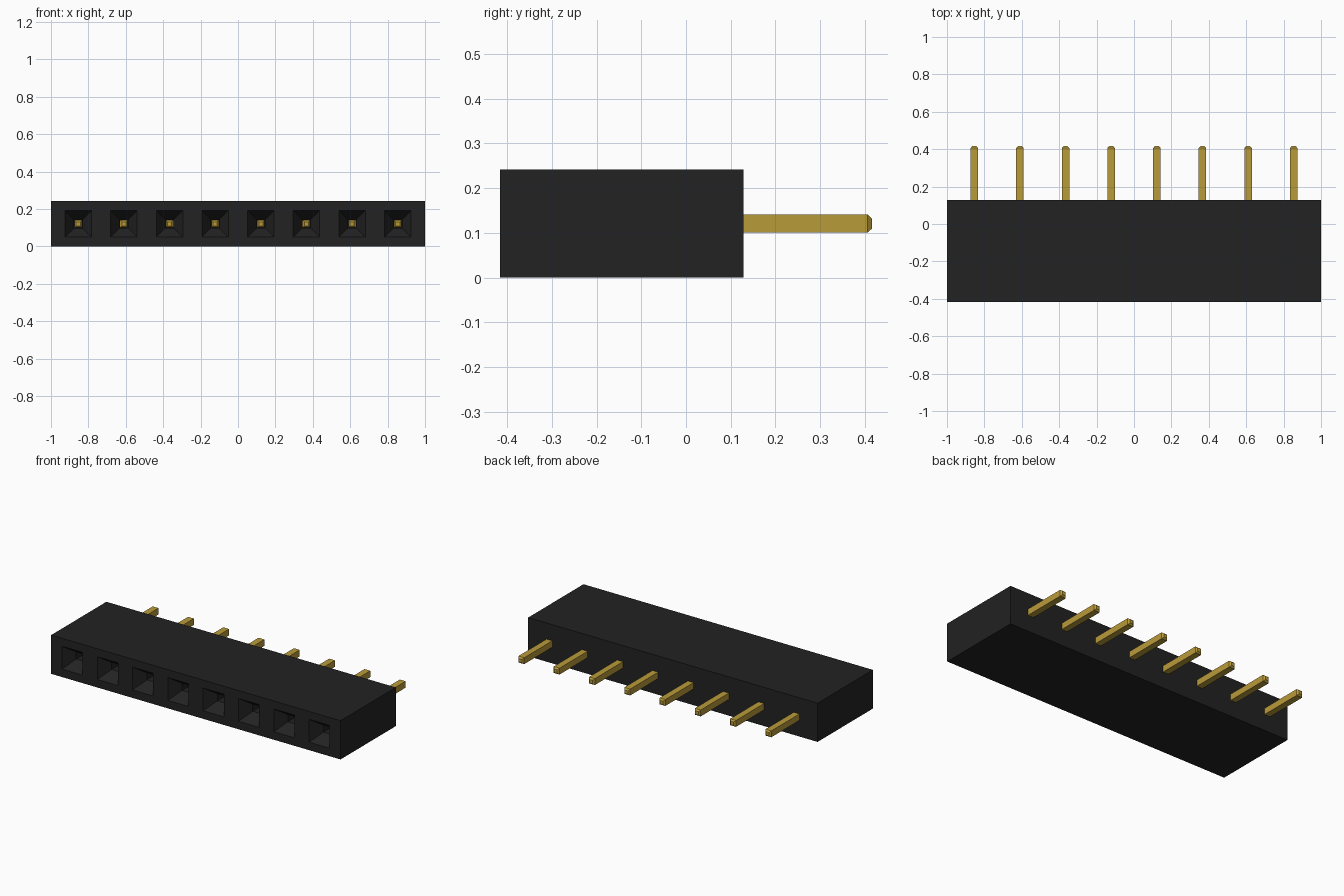
import bpy
import bmesh

if "Cube" in bpy.data.objects:
    bpy.data.objects.remove(bpy.data.objects["Cube"], do_unlink=True)

COUNT, PITCH = 8, 0.244
FRONT, BACK, HEIGHT = -0.416, 0.129, 0.242
MID = HEIGHT / 2
PIN_TIP, PIN_END, PIN_HALF = -0.24, 0.416, 0.02
centres = [(i - (COUNT - 1) / 2) * PITCH for i in range(COUNT)]


def material(name, colour):
    mat = bpy.data.materials.new(name)
    mat.use_nodes = True
    mat.diffuse_color = colour
    bsdf = mat.node_tree.nodes["Principled BSDF"]
    bsdf.inputs["Base Color"].default_value = colour
    bsdf.inputs["Roughness"].default_value = 0.6
    return mat


def rect(bm, x0, x1, z0, z1, y):
    return [bm.verts.new(p) for p in ((x0, y, z0), (x1, y, z0), (x1, y, z1), (x0, y, z1))]


def square(bm, x, half, y):
    return rect(bm, x - half, x + half, MID - half, MID + half, y)


def bridge(bm, a, b, sides=(0, 1, 2, 3)):
    for i in sides:
        j = (i + 1) % 4
        bm.faces.new((a[i], a[j], b[j], b[i]))


def finish(bm, name, mat):
    bmesh.ops.remove_doubles(bm, verts=bm.verts[:], dist=1e-5)
    bmesh.ops.recalc_face_normals(bm, faces=bm.faces[:])
    mesh = bpy.data.meshes.new(name)
    bm.to_mesh(mesh)
    bm.free()
    mesh.materials.append(mat)
    obj = bpy.data.objects.new(name, mesh)
    bpy.context.collection.objects.link(obj)
    return obj


black = material("black plastic", (0.016, 0.016, 0.016, 1))
gold = material("gold metal", (0.485, 0.325, 0.042, 1))

# Housing: one cell per socket, with a tapered mouth and a narrow hole
bm = bmesh.new()
for i, x in enumerate(centres):
    x0 = -1 if i == 0 else x - PITCH / 2
    x1 = 1 if i == COUNT - 1 else x + PITCH / 2
    back = rect(bm, x0, x1, 0, HEIGHT, BACK)
    front = rect(bm, x0, x1, 0, HEIGHT, FRONT)
    mouth = square(bm, x, 0.071, FRONT)
    throat = square(bm, x, 0.022, FRONT + 0.07)
    bottom = square(bm, x, 0.022, PIN_TIP + 0.03)
    # Only the end cells have outer side walls
    walls = [0, 2] + ([3] if i == 0 else []) + ([1] if i == COUNT - 1 else [])
    bridge(bm, back, front, walls)
    bridge(bm, front, mouth)
    bridge(bm, mouth, throat)
    bridge(bm, throat, bottom)
    bm.faces.new(bottom)
    bm.faces.new(back)
finish(bm, "socket_housing", black)

# Pins: square bars with chamfered ends, sharing one mesh
bm = bmesh.new()
loops = [square(bm, 0, half, y) for half, y in (
    (0.011, PIN_TIP), (PIN_HALF, PIN_TIP + 0.01),
    (PIN_HALF, PIN_END - 0.01), (0.011, PIN_END))]
for a, b in zip(loops, loops[1:]):
    bridge(bm, a, b)
bm.faces.new(loops[0])
bm.faces.new(loops[-1])
pin = finish(bm, "pin_1", gold)
pin.location.x = centres[0]
for i, x in enumerate(centres[1:], 2):
    other = bpy.data.objects.new(f"pin_{i}", pin.data)
    other.location.x = x
    bpy.context.collection.objects.link(other)
